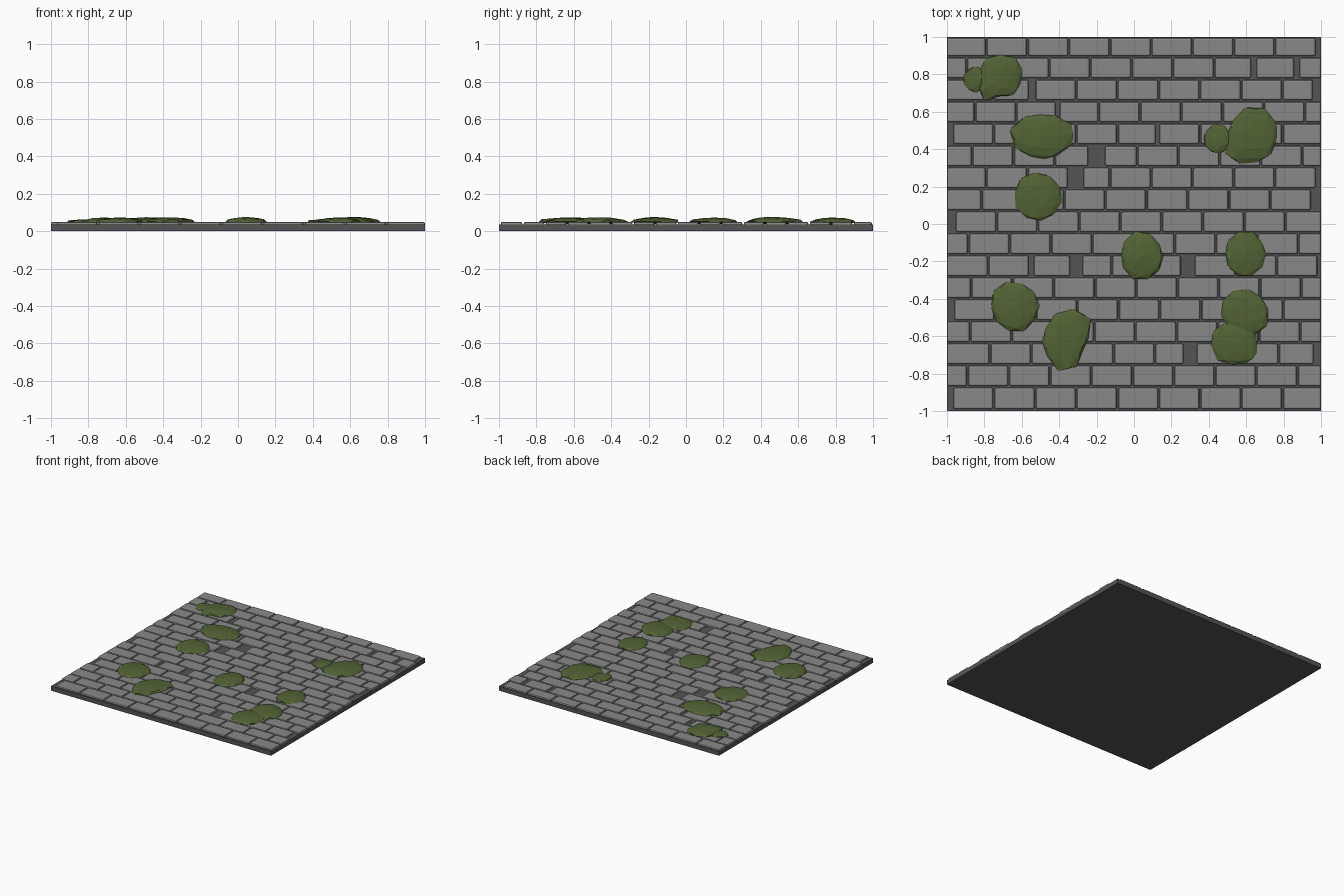
import bpy, bmesh, math, random
from mathutils import Matrix

if "Cube" in bpy.data.objects:
    bpy.data.objects.remove(bpy.data.objects["Cube"])
random.seed(4)

def material(name, rgb):
    m = bpy.data.materials.new(name)
    m.diffuse_color = (*rgb, 1)
    m.use_nodes = True
    m.node_tree.nodes["Principled BSDF"].inputs["Base Color"].default_value = m.diffuse_color
    return m

STONE = material("grey stone", (0.25, 0.25, 0.25))
MORTAR = material("dark mortar", (0.09, 0.09, 0.09))
MOSS = material("moss green", (0.085, 0.125, 0.035))

def finish(bm, name, mat):
    me = bpy.data.meshes.new(name)
    bmesh.ops.recalc_face_normals(bm, faces=bm.faces)
    bm.to_mesh(me)
    bm.free()
    me.materials.append(mat)
    ob = bpy.data.objects.new(name, me)
    bpy.context.collection.objects.link(ob)
    return ob

def box(bm, x0, x1, y0, y1, z0, z1):
    m = Matrix.Translation(((x0 + x1) / 2, (y0 + y1) / 2, (z0 + z1) / 2))
    bmesh.ops.create_cube(bm, size=1, matrix=m @ Matrix.Diagonal((x1 - x0, y1 - y0, z1 - z0, 1)))

# Mortar slab
bm = bmesh.new()
box(bm, -1, 1, -1, 1, 0, 0.037)
finish(bm, "mortar_slab", MORTAR)

# Bricks: x of the first joint in each row, rows from the back to the front
PITCH_X, PITCH_Y, JOINT, TOP = 0.2205, 0.1176, 0.008, 0.05
starts = [-.79, -.895, -.75, -.85, -.97, -.865, -.79, -.815, -.955,
          -.885, -.78, -.87, -.965, -.875, -.77, -.89, -.97]
# Wider gaps: row -> (left, right) spans left open
gaps = {1: [(.625, .655), (.855, .885)], 2: [(-.565, -.535), (.955, 1)],
        3: [(-.42, -.395)], 4: [(.115, .13)], 5: [(-.245, -.155)],
        6: [(-.355, -.27)], 10: [(-.56, -.535), (-.32, -.275), (.25, .275)],
        14: [(.265, .315), (.96, 1)]}
bm = bmesh.new()
for row, start in enumerate(starts):
    y1 = 0.995 if row == 0 else 0.893 - PITCH_Y * (row - 1) - 0.004
    y0 = -0.99 if row == 16 else 0.893 - PITCH_Y * row + 0.004
    joints = [-1.0] + [start + PITCH_X * i for i in range(10) if start + PITCH_X * i < 0.985] + [1.0]
    for a, b in zip(joints, joints[1:]):
        x0 = a + (JOINT / 2 if a > -1 else 0)
        x1 = b - (JOINT / 2 if b < 1 else 0)
        for g0, g1 in gaps.get(row, []):
            if x0 < (g0 + g1) / 2 < x1:      # trim the brick that covers the gap
                if g1 - x0 < x1 - g0:
                    x0 = g1
                else:
                    x1 = g0
            elif g0 < x0 < g1:
                x0 = g1
            elif g0 < x1 < g1:
                x1 = g0
        if x1 - x0 > 0.05:
            box(bm, x0, x1, y0, y1, 0.02, TOP)
bricks = finish(bm, "bricks", STONE)
bev = bricks.modifiers.new("worn edges", 'BEVEL')
bev.width, bev.segments = 0.01, 2

# Moss clumps: centre x, centre y, top height, then radii at 45 degree steps from +x
clumps = [
    (-.715, .78, .072, .11, .14, .125, .13, .11, .15, .10, .12),
    (-.85, .775, .063, .06, .07, .07, .06, .065, .06, .07, .06),
    (-.49, .465, .074, .18, .15, .11, .15, .18, .13, .11, .13),
    (-.515, .145, .073, .13, .13, .13, .13, .12, .13, .13, .12),
    (.445, .455, .064, .075, .075, .085, .075, .075, .075, .08, .075),
    (.63, .465, .076, .13, .16, .165, .14, .125, .18, .13, .14),
    (.04, -.17, .075, .12, .115, .135, .12, .11, .12, .13, .12),
    (.595, -.16, .073, .11, .11, .13, .115, .10, .12, .13, .11),
    (-.635, -.44, .074, .13, .13, .12, .15, .13, .13, .14, .13),
    (-.365, -.62, .075, .11, .19, .17, .12, .13, .13, .19, .11),
    (.59, -.47, .075, .13, .12, .13, .13, .12, .12, .13, .14),
    (.54, -.63, .074, .11, .13, .11, .12, .13, .13, .12, .14)]
for n, (cx, cy, top, *radii) in enumerate(clumps):
    bm = bmesh.new()
    bmesh.ops.create_icosphere(bm, subdivisions=2, radius=1)
    bmesh.ops.rotate(bm, verts=bm.verts, matrix=Matrix.Rotation(n * 1.3, 3, 'Z'))
    for v in bm.verts:
        t = (math.atan2(v.co.y, v.co.x) / (math.pi / 4)) % 8
        i, f = int(t) % 8, t % 1
        r = (radii[i] * (1 - f) + radii[(i + 1) % 8] * f) * random.uniform(0.96, 1.06)
        z = 0.05 + v.co.z * (top - 0.05 if v.co.z > 0 else 0.012) + random.uniform(-.0015, .0015)
        v.co = (cx + v.co.x * r, cy + v.co.y * r, z)
    finish(bm, f"moss_clump_{n + 1}", MOSS)
